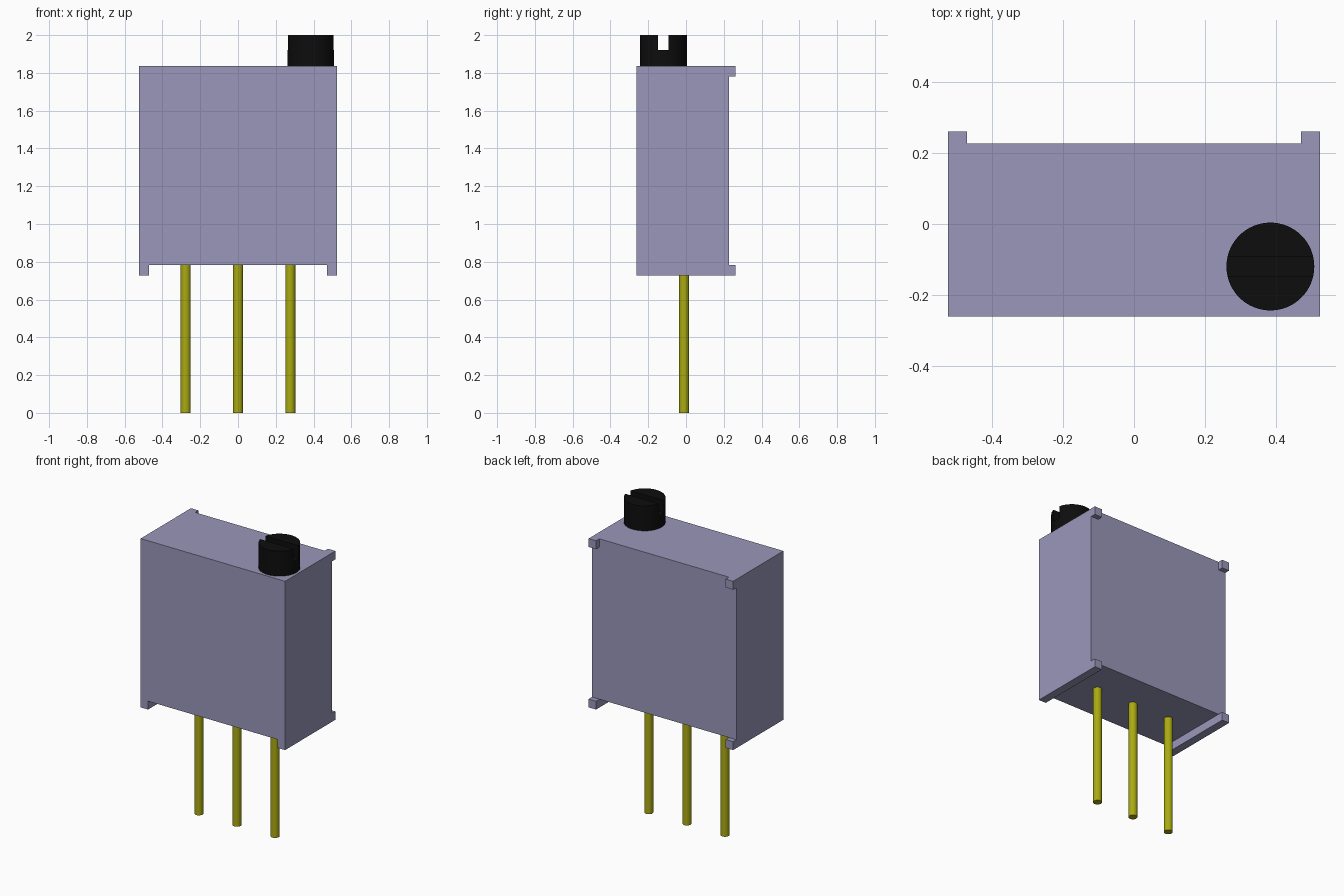
import bpy, bmesh, math
from mathutils import Matrix, Vector

default = bpy.data.objects.get("Cube")
if default:
    bpy.data.objects.remove(default, do_unlink=True)


def material(name, rgb):
    m = bpy.data.materials.new(name)
    m.use_nodes = True
    m.diffuse_color = (*rgb, 1)
    bsdf = next(n for n in m.node_tree.nodes if n.type == 'BSDF_PRINCIPLED')
    bsdf.inputs["Base Color"].default_value = (*rgb, 1)
    bsdf.inputs["Roughness"].default_value = 0.6
    return m


lavender = material("lavender plastic", (0.32, 0.31, 0.49))
brass = material("yellow metal", (0.40, 0.40, 0.006))
black = material("black plastic", (0.004, 0.004, 0.004))


def finish(name, bm, mat, smooth=False):
    bmesh.ops.recalc_face_normals(bm, faces=bm.faces)
    me = bpy.data.meshes.new(name)
    bm.to_mesh(me)
    bm.free()
    me.materials.append(mat)
    ob = bpy.data.objects.new(name, me)
    bpy.context.collection.objects.link(ob)
    if smooth:
        bpy.ops.object.select_all(action='DESELECT')
        ob.select_set(True)
        bpy.context.view_layer.objects.active = ob
        bpy.ops.object.shade_smooth_by_angle(angle=math.radians(35))
    return ob


def prism(bm, points, direction):
    """Extrude a closed 3D outline along a direction."""
    face = bm.faces.new([bm.verts.new(p) for p in points])
    ext = bmesh.ops.extrude_face_region(bm, geom=[face], use_keep_orig=True)
    moved = [g for g in ext["geom"] if isinstance(g, bmesh.types.BMVert)]
    bmesh.ops.translate(bm, verts=moved, vec=direction)


def arc(cx, cy, z, r, a0, a1, n):
    return [(cx + r * math.cos(a0 + (a1 - a0) * i / n),
             cy + r * math.sin(a0 + (a1 - a0) * i / n), z) for i in range(n + 1)]


# Housing: front outline with a rail down each lower side, extruded backwards
HALF, INNER = 0.525, 0.471
FRONT, BACK, FOOT = -0.261, 0.227, 0.261
LOW, FLOOR, TOP = 0.727, 0.782, 1.836
half = [(INNER, FLOOR), (INNER, LOW), (HALF, LOW), (HALF, TOP)]
outline = half + [(-x, z) for x, z in reversed(half)]
bm = bmesh.new()
prism(bm, [(x, FRONT, z) for x, z in outline], (0, BACK - FRONT, 0))
finish("housing", bm, lavender)

# Small standoff feet on the four back corners
for side, sx in (("left", 1), ("right", -1)):
    for level, z0, z1 in (("lower", LOW, FLOOR), ("upper", TOP - 0.055, TOP)):
        bm = bmesh.new()
        prism(bm, [(sx * INNER, BACK, z0), (sx * HALF, BACK, z0),
                   (sx * HALF, BACK, z1), (sx * INNER, BACK, z1)],
              (0, FOOT - BACK, 0))
        finish(f"{level}_{side}_foot", bm, lavender)

# Three round pins
for name, x in (("right_pin", -0.277), ("middle_pin", 0), ("left_pin", 0.277)):
    bm = bmesh.new()
    bmesh.ops.create_cone(bm, cap_ends=True, segments=32, radius1=0.0265,
                          radius2=0.0265, depth=FLOOR,
                          matrix=Matrix.Translation((x, -0.01, FLOOR / 2)))
    finish(name, bm, brass, True)

# Adjustment screw: round base with two half-round lips beside the slot
CX, CY, R, SLOT_Z, GAP = 0.385, -0.12, 0.124, 1.92, 0.027
bm = bmesh.new()
prism(bm, arc(CX, CY, TOP, R, 0, math.tau, 64)[:-1], (0, 0, SLOT_Z - TOP))
finish("screw_base", bm, black, True)
a = math.asin(GAP / R)
for name, turn in (("screw_back_lip", 0), ("screw_front_lip", math.pi)):
    bm = bmesh.new()
    prism(bm, arc(CX, CY, SLOT_Z, R, turn + a, turn + math.pi - a, 28),
          (0, 0, 2.0 - SLOT_Z))
    finish(name, bm, black, True)
